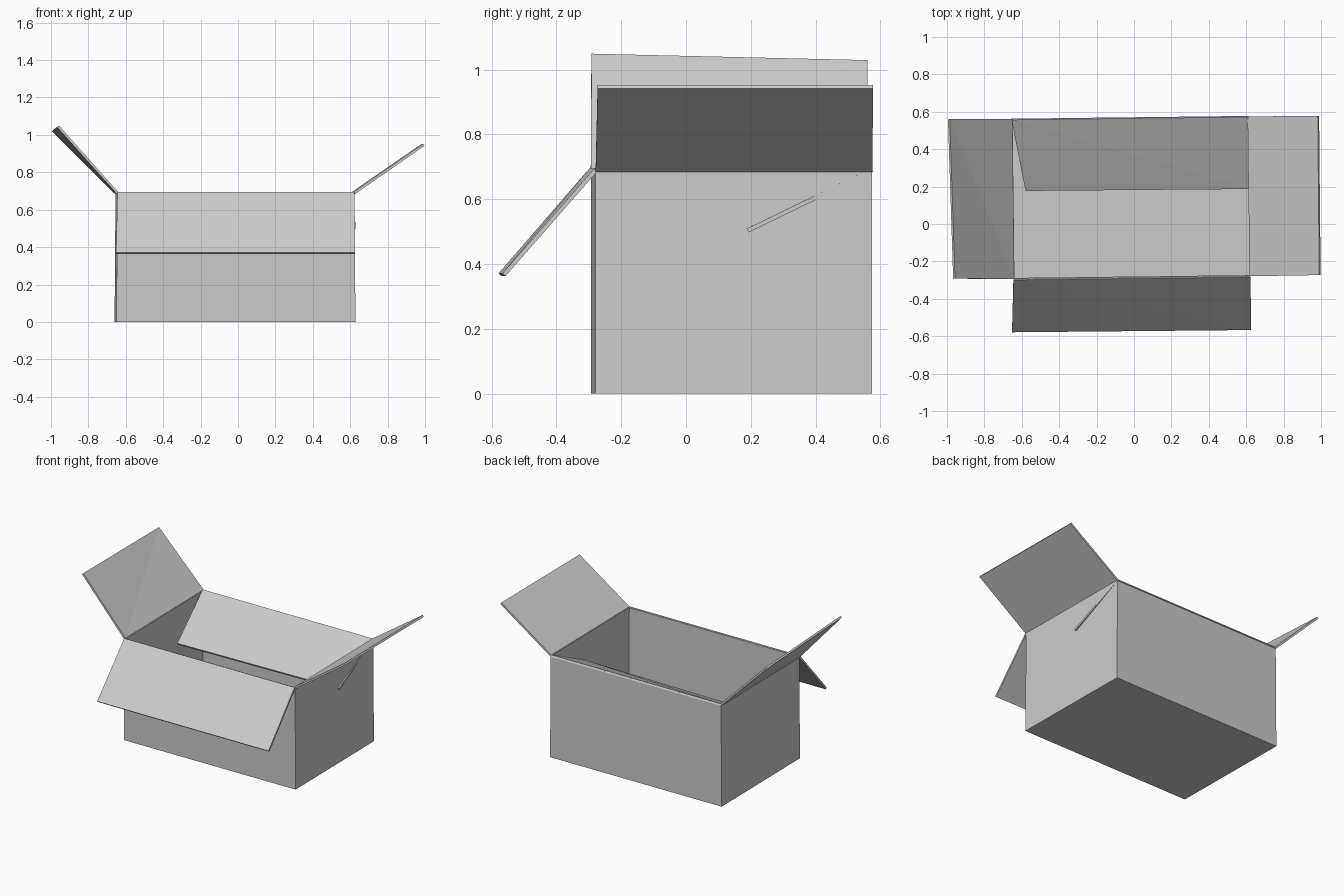
import bpy
import bmesh

cube = bpy.data.objects.get("Cube")
if cube:
    bpy.data.objects.remove(cube, do_unlink=True)

# One plain grey card colour
card = bpy.data.materials.new("grey_card")
card.use_nodes = True
colour = (0.6, 0.6, 0.6, 1)
card.diffuse_color = colour
card.node_tree.nodes["Principled BSDF"].inputs["Base Color"].default_value = colour


def sheet(name, points, faces, thickness, offset):
    """Card sheet: flat faces thickened by a solidify modifier."""
    bm = bmesh.new()
    verts = [bm.verts.new(p) for p in points]
    for f in faces:
        bm.faces.new([verts[i] for i in f])
    mesh = bpy.data.meshes.new(name)
    bm.to_mesh(mesh)
    bm.free()
    mesh.materials.append(card)
    obj = bpy.data.objects.new(name, mesh)
    bpy.context.collection.objects.link(obj)
    mod = obj.modifiers.new("thickness", 'SOLIDIFY')
    mod.thickness = thickness
    mod.offset = offset
    return obj


# Slightly turned footprint: front left, front right, back right, back left (as seen from the front)
foot = [(-0.65, -0.294), (0.628, -0.279), (0.618, 0.575), (-0.66, 0.56)]
rim = 0.69
base = [(x, y, 0) for x, y in foot]
top = [(x * 0.992, y, rim) for x, y in foot]

# Open box: floor and four walls, thickened inwards
walls = [(i, (i + 1) % 4, (i + 1) % 4 + 4, i + 4) for i in range(4)]
sheet("box_body", base + top, [(3, 2, 1, 0)] + walls, 0.008, -1)

# Flaps: hinge corners taken from the rim, then the two free corners;
# each is folded slightly along its diagonal
flaps = {
    "front_flap": (top[0], top[1], (0.626, -0.562, 0.367), (-0.652, -0.574, 0.367)),
    "back_flap": (top[3], top[2], (0.629, 0.19, 0.503), (-0.58, 0.18, 0.49)),
    "steep_side_flap": (top[0], top[3], (-0.99, 0.56, 1.025), (-0.962, -0.292, 1.045)),
    "low_side_flap": (top[1], top[2], (0.986, 0.578, 0.947), (0.994, -0.273, 0.947)),
}
for name, corners in flaps.items():
    sheet(name, corners, [(0, 1, 2), (0, 2, 3)], 0.013, 0)
